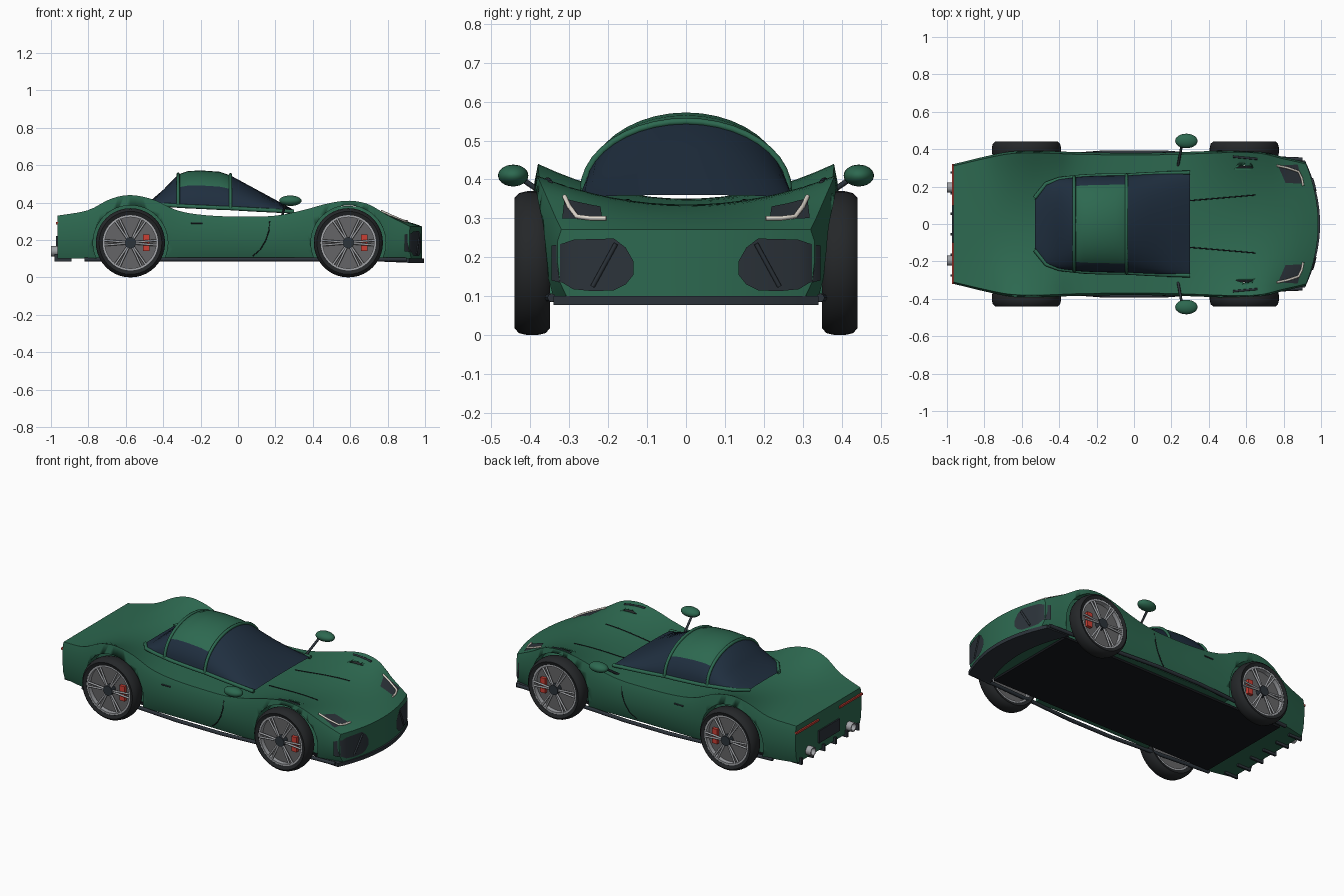
import bpy, bmesh
from math import sin, cos, pi, radians
from mathutils import Vector
from mathutils.bvhtree import BVHTree

if "Cube" in bpy.data.objects:
    bpy.data.objects.remove(bpy.data.objects["Cube"])


def mat(name, c):
    m = bpy.data.materials.new(name)
    m.diffuse_color = (*c, 1)
    m.use_nodes = True
    m.node_tree.nodes["Principled BSDF"].inputs["Base Color"].default_value = m.diffuse_color
    return m


GREEN = mat("green_paint", (0.026, 0.14, 0.08))
GLASS = mat("dark_glass", (0.014, 0.028, 0.05))
TRIM = mat("dark_trim", (0.025, 0.033, 0.042))
UNDER = mat("underside_black", (0.008, 0.009, 0.012))
RUBBER = mat("rubber", (0.018, 0.02, 0.022))
SILVER = mat("silver", (0.36, 0.37, 0.39))
DISC = mat("disc_grey", (0.13, 0.13, 0.135))
RED = mat("red", (0.6, 0.05, 0.035))
LAMP = mat("lamp_white", (0.75, 0.7, 0.62))


def mesh(name, verts, faces, mats, ids=None, smooth=35):
    me = bpy.data.meshes.new(name)
    me.from_pydata(verts, [], faces)
    for m in mats:
        me.materials.append(m)
    if ids:
        me.polygons.foreach_set("material_index", ids)
    bm = bmesh.new()
    bm.from_mesh(me)
    bmesh.ops.recalc_face_normals(bm, faces=bm.faces)
    bm.to_mesh(me)
    bm.free()
    ob = bpy.data.objects.new(name, me)
    bpy.context.collection.objects.link(ob)
    select(ob)
    bpy.ops.object.shade_smooth_by_angle(angle=radians(smooth))
    return ob


def select(ob):
    bpy.ops.object.select_all(action='DESELECT')
    ob.select_set(True)
    bpy.context.view_layer.objects.active = ob


def box(name, c, size, m):
    v = [(c[0] + a * size[0] / 2, c[1] + b * size[1] / 2, c[2] + d * size[2] / 2)
         for a in (-1, 1) for b in (-1, 1) for d in (-1, 1)]
    f = [(0, 1, 3, 2), (4, 6, 7, 5), (0, 4, 5, 1), (2, 3, 7, 6), (0, 2, 6, 4), (1, 5, 7, 3)]
    return mesh(name, v, f, [m])


def tube(name, pts, r, m):
    cu = bpy.data.curves.new(name, 'CURVE')
    cu.dimensions = '3D'
    cu.bevel_depth, cu.bevel_resolution, cu.use_fill_caps = r, 2, True
    sp = cu.splines.new('POLY')
    sp.points.add(len(pts) - 1)
    for p, q in zip(sp.points, pts):
        p.co = (*q, 1)
    cu.materials.append(m)
    ob = bpy.data.objects.new(name, cu)
    bpy.context.collection.objects.link(ob)
    select(ob)
    bpy.ops.object.convert(target='MESH')


def lathe(name, c, prof, m, n=40, close=True):
    """Revolve (radius, y) points about the y axis through c."""
    k = len(prof)
    v = [(c[0] + r * cos(2 * pi * i / n), c[1] + y, c[2] + r * sin(2 * pi * i / n))
         for i in range(n) for r, y in prof]
    f = [(i * k + j, i * k + (j + 1) % k, (i + 1) % n * k + (j + 1) % k, (i + 1) % n * k + j)
         for i in range(n) for j in range(k if close else k - 1)]
    if not close:
        f += [[i * k for i in range(n)], [i * k + k - 1 for i in range(n)]]
    return mesh(name, v, f, [m])


def spline(tab, x):
    """Catmull-Rom style interpolation of table rows keyed on x."""
    i = max(j for j in range(len(tab) - 1) if tab[j][0] <= x + 1e-6)
    a, b = tab[i], tab[i + 1]
    p, q = tab[max(i - 1, 0)], tab[min(i + 2, len(tab) - 1)]
    h = b[0] - a[0]
    t = (x - a[0]) / h
    out = []
    for c in range(1, len(a)):
        m0 = (b[c] - p[c]) / (b[0] - p[0]) * h
        m1 = (q[c] - a[c]) / (q[0] - a[0]) * h
        out.append((2*t**3 - 3*t*t + 1) * a[c] + (t**3 - 2*t*t + t) * m0
                   + (3*t*t - 2*t**3) * b[c] + (t**3 - t*t) * m1)
    return out


# Body loft: x, half width, fender crest height, centreline height
BODY = [(-.965, .32, .33, .33), (-.8, .36, .36, .345), (-.68, .385, .42, .35),
        (-.575, .392, .44, .35), (-.45, .39, .415, .345), (-.33, .385, .36, .335),
        (-.2, .382, .335, .325), (0, .38, .325, .322), (.2, .383, .33, .325),
        (.35, .388, .36, .33), (.48, .393, .395, .335), (.59, .395, .41, .335),
        (.72, .385, .39, .33), (.85, .36, .335, .312), (.94, .342, .295, .288),
        (.985, .33, .272, .272)]


def section(x):
    w, zf, zc = spline(BODY, x)
    us = [i / 8 for i in range(-8, 9)]
    side = [(w, .82), (w, .5), (.98 * w, .2)]
    ring = [(.97 * w * u, zc + (zf - zc) * u * u) for u in us]
    ring += [(y, .1 + (zf - .1) * f) for y, f in side]
    ring += [(-.93 * w * u, .1) for u in us]
    ring += [(-y, .1 + (zf - .1) * f) for y, f in reversed(side)]
    s = min(max((x - .6) / .385, 0), 1)
    s = s * s * (3 - 2 * s)
    return [(x - .63 * y * y * s, y, z) for y, z in ring]


NS, L = 60, 40
V = [p for i in range(NS + 1) for p in section(-.965 + 1.95 * i / NS)]
F = [(i*L + j, i*L + (j+1) % L, (i+1)*L + (j+1) % L, (i+1)*L + j) for i in range(NS) for j in range(L)]
for o in (0, NS * L):
    F += [(o+k, o+k+1, o+35-k, o+36-k) for k in range(16)]
    F += [tuple(o+k for k in range(16, 21)), tuple(o+k for k in (36, 37, 38, 39, 0))]
body = mesh("body", V, F, [GREEN], smooth=40)
tree = BVHTree.FromPolygons(V, F)


def drop(x, y, up=.002):
    return tree.ray_cast(Vector((x, y, 2)), Vector((0, 0, -1)))[0] + Vector((0, 0, up))


def across(x, s, z, out=0):
    return tree.ray_cast(Vector((x, s * 2, z)), Vector((0, -s, 0)))[0] + Vector((0, s * out, 0))


# Wheel arches
for x in (-.575, .59):
    for s in (1, -1):
        cut = lathe("arch_cutter", (x, s * .45, .185), [(.2, -.15), (.2, .15)], GREEN, 48, False)
        md = body.modifiers.new("arch", 'BOOLEAN')
        md.operation, md.solver, md.object = 'DIFFERENCE', 'EXACT', cut
        select(body)
        bpy.ops.object.modifier_apply(modifier=md.name)
        bpy.data.objects.remove(cut)

# Cabin loft: x, half width, base height, top height
CAB = [(.3, .275, .352, .36), (.2, .272, .357, .415), (.08, .267, .363, .48), (-.04, .26, .37, .545),
       (-.1, .26, .372, .565), (-.2, .258, .377, .572), (-.27, .255, .38, .568), (-.32, .25, .383, .55),
       (-.4, .24, .388, .468), (-.47, .215, .385, .408), (-.53, .14, .372, .375)]
N = 20


def hoop(row, g=0):
    x, w, b, t = row
    return [(x, (w + g) * cos(pi * j / N), b + (t - b + g) * sin(pi * j / N)) for j in range(N + 1)]


V = [p for r in CAB for p in hoop(r)]
F, ids = [], []
for i in range(len(CAB) - 1):
    for j in range(N):
        a = i * (N + 1) + j
        F.append((a, a + 1, a + N + 2, a + N + 1))
        ids.append(0 if 3 <= i <= 6 and 4 <= j < N - 4 else 1)
mesh("cabin", V, F, [GREEN, GLASS], ids)
tube("front_roof_hoop", hoop(CAB[3], .004), .009, GREEN)
tube("rear_roof_hoop", hoop(CAB[7], .002), .009, GREEN)

# Wheels
for x in (-.575, .59):
    for s in (1, -1):
        c = (x, s * .395, .185)
        lathe("tyre", c, [(.148, -.038), (.168, -.045), (.18, -.034), (.185, -.012), (.185, .012),
                          (.18, .034), (.168, .045), (.148, .038)], RUBBER)
        lathe("rim", c, [(.15, -.037), (.15, .037), (.137, .037), (.137, -.037)], SILVER)
        lathe("brake_disc", c, [(.137, -.01), (.137, .01)], DISC, 40, False)
        lathe("hub", c, [(.03, -.046), (.03, .046)], TRIM, 20, False)
        box("brake_caliper", (x + .085, s * .413, .185), (.034, .022, .09), RED)
        for k in range(6):
            for d in (-1, 1):
                a, b = k * pi / 3 + d * .15, k * pi / 3 + d * .09
                tube("spoke", [(x + r * cos(t), s * .43, .185 + r * sin(t))
                               for r, t in ((.02, a), (.14, b))], .006, SILVER)

# Paired side details
for s in (1, -1):
    tube("cabin_rail", [(r[0], s * r[1], r[2]) for r in CAB], .011, GREEN)
    bpy.ops.mesh.primitive_uv_sphere_add(segments=24, ring_count=14, location=(.28, s * .444, .41))
    mir = bpy.context.object
    mir.name, mir.scale = "mirror", (.06, .039, .028)
    mir.data.materials.append(GREEN)
    select(mir)
    bpy.ops.object.shade_smooth_by_angle(angle=radians(60))
    tube("mirror_stalk", [(.235, s * .31, .325), (.255, s * .42, .4)], .007, TRIM)
    tube("bonnet_seam", [drop(.3 + .35 * t / 8, s * (.125 + .03 * t / 8), 0) for t in range(9)], .003, UNDER)
    tube("fender_vent", [drop(.53 + .13 * t / 5, s * (.36 - .012 * t / 5), 0) for t in range(6)], .006, TRIM)
    tube("door_seam", [across(x, s, z) for x, z in
                       ((.17, .3), (.165, .25), (.15, .2), (.12, .15), (.08, .115))], .003, UNDER)
    tube("door_handle", [across(x, s, .29, .002) for x in (-.25, -.19)], .004, TRIM)
    tube("side_skirt", [(-.82, s * .33, .096), (-.4, s * .365, .096), (-.15, s * .383, .096),
                        (.15, s * .383, .096), (.4, s * .365, .096), (.9, s * .345, .096)], .011, TRIM)
    # Headlight patch laid on the body, with a bright strip
    A, B, C, D = [Vector(p) for p in ((.77, .312), (.875, .318), (.905, .215), (.81, .22))]
    V = []
    for i in range(7):
        for j in range(7):
            p = A.lerp(B, i / 6).lerp(D.lerp(C, i / 6), j / 6)
            V.append(drop(p.x, s * p.y, .004))
    mesh("headlight", V, [(i*7+j, i*7+j+1, i*7+j+8, i*7+j+7) for i in range(6) for j in range(6)], [TRIM])
    tube("headlight_strip", [drop(x, s * y, .006) for x, y in
                             ((.765, .312), (.82, .3), (.88, .28), (.897, .245), (.905, .205))], .006, LAMP)
    # Nose intake following the curved front face
    V = [(.99 - .63 * y * y, s * y, z) for y, a, b in
         ((.135, .155, .19), (.155, .13, .225), (.185, .115, .248), (.24, .113, .247),
          (.29, .118, .245), (.318, .135, .235)) for z in (a, b)]
    V += [(.89, s * .345, .14), (.89, s * .345, .23)]
    mesh("nose_intake", V, [(2*i, 2*i+1, 2*i+3, 2*i+2) for i in range(6)], [TRIM])
    tube("intake_slat", [(.99 - .63 * y * y, s * y, z) for y, z in ((.18, .235), (.21, .18), (.24, .125))], .006, TRIM)
    # Tail
    box("tail_light", (-.967, s * .21, .29), (.014, .22, .012), RED)
    lathe("exhaust", (0, 0, 0), [(.027, -.03), (.027, .03), (.021, .03), (.021, -.03)], SILVER, 24)
    ex = bpy.context.object
    ex.rotation_euler.z = pi / 2
    ex.location = (-.97, s * .195, .14)
    for y in (.055, .165, .275):
        box("diffuser_fin", (-.935, s * y, .105), (.09, .012, .04), TRIM)

box("plate_recess", (-.967, 0, .185), (.012, .2, .075), TRIM)
box("undertray", (-.02, 0, .094), (1.55, .62, .014), UNDER)

# Front splitter
V, F = [], []
for i in range(17):
    y = -.34 + .0425 * i
    e = .995 - .7 * y * y
    V += [(e, y, .078), (e, y, .1), (e - .16, y, .1), (e - .16, y, .085)]
for i in range(16):
    F += [(i*4 + j, i*4 + (j+1) % 4, i*4 + 4 + (j+1) % 4, i*4 + 4 + j) for j in range(4)]
mesh("front_splitter", V, F + [(0, 1, 2, 3), (64, 65, 66, 67)], [TRIM])
